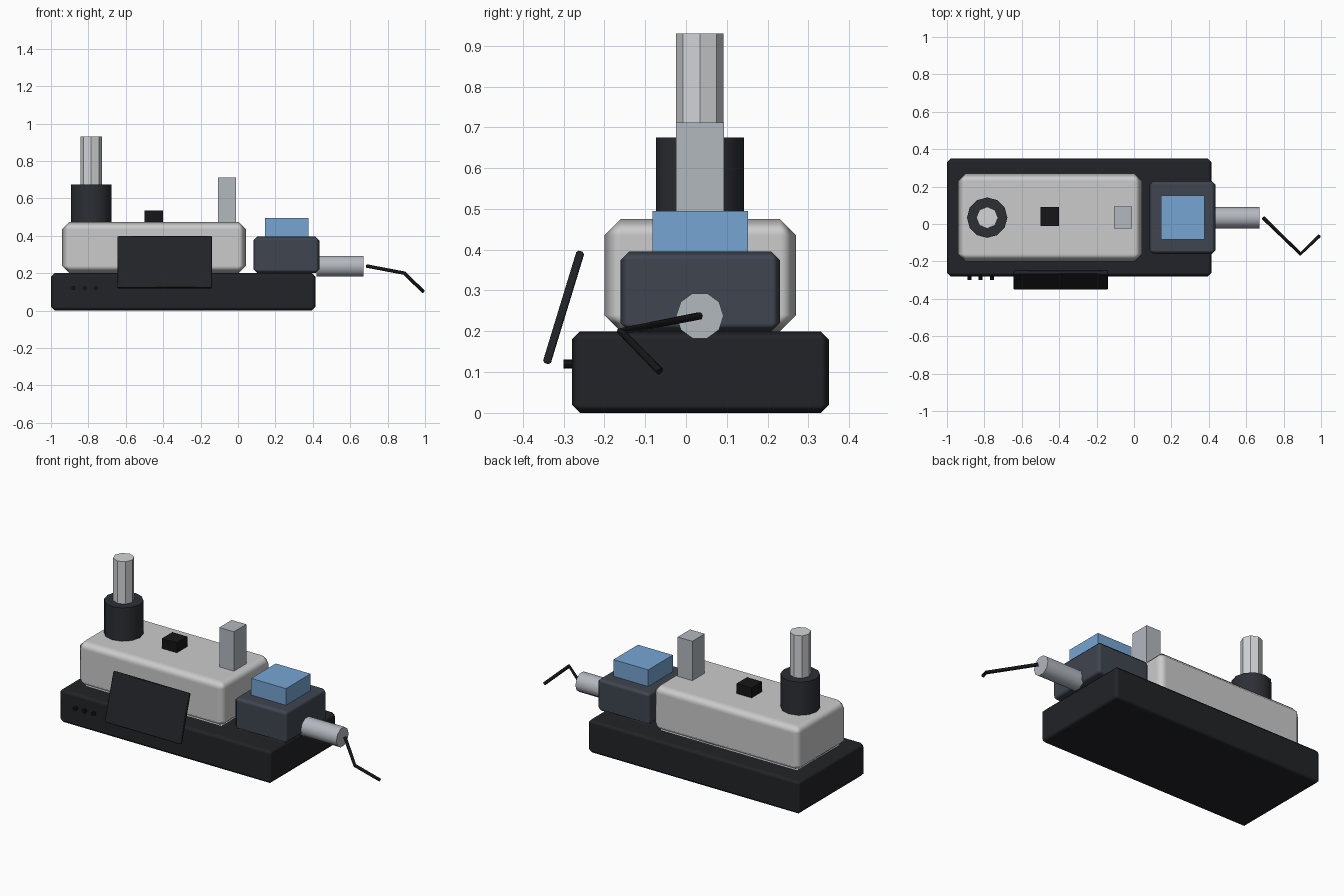
import bpy, math
from mathutils import Vector

if "Cube" in bpy.data.objects:
    bpy.data.objects.remove(bpy.data.objects["Cube"])


def mat(name, rgb):
    m = bpy.data.materials.new(name)
    m.diffuse_color = (*rgb, 1)
    m.use_nodes = True
    m.node_tree.nodes["Principled BSDF"].inputs["Base Color"].default_value = m.diffuse_color
    return m


black = mat("black", (0.016, 0.017, 0.020))
jet = mat("jet", (0.008, 0.008, 0.009))
charcoal = mat("charcoal", (0.025, 0.028, 0.034))
slate = mat("slate", (0.05, 0.06, 0.08))
blue = mat("blue", (0.18, 0.38, 0.65))
steel = mat("steel", (0.45, 0.48, 0.52))
pale = mat("pale", (0.65, 0.66, 0.68))
silver = mat("silver", (0.68, 0.68, 0.70))


def finish(ob, name, material):
    ob.name = name
    ob.data.materials.append(material)
    return ob


def box(name, lo, hi, material, bevel=0, tilt=0):
    lo, hi = Vector(lo), Vector(hi)
    bpy.ops.mesh.primitive_cube_add(size=1, location=(lo + hi) / 2)
    ob = bpy.context.object
    ob.scale = hi - lo
    bpy.ops.object.transform_apply(location=False, rotation=False, scale=True)
    ob.rotation_euler.x = tilt
    if bevel:
        bpy.ops.object.shade_smooth()
        b = ob.modifiers.new("bevel", "BEVEL")
        b.width, b.segments, b.harden_normals = bevel, 1, True
    return finish(ob, name, material)


def cylinder(name, a, b, radius, sides, material, smooth=True):
    a, b = Vector(a), Vector(b)
    d = b - a
    rot = (0, 0, 0)
    if abs(d.x) > 1e-6:
        rot = (0, math.pi / 2, 0)
    elif abs(d.y) > 1e-6:
        rot = (math.pi / 2, 0, 0)
    bpy.ops.mesh.primitive_cylinder_add(vertices=sides, radius=radius, depth=d.length,
                                        location=(a + b) / 2, rotation=rot)
    if smooth:
        bpy.ops.object.shade_smooth_by_angle(angle=math.radians(40))
    return finish(bpy.context.object, name, material)


# base and main housing
box("base", (-1, -0.28, 0), (0.415, 0.35, 0.2), black, 0.02)
box("housing", (-0.94, -0.2, 0.2), (0.042, 0.27, 0.475), silver, 0.04)

# column with collar, button and post on top of the housing
cylinder("collar", (-0.785, 0.034, 0.475), (-0.785, 0.034, 0.675), 0.108, 12, charcoal)
cylinder("column", (-0.785, 0.034, 0.675), (-0.785, 0.034, 0.93), 0.058, 8, pale, False)
box("top_button", (-0.5, -0.01, 0.475), (-0.4, 0.09, 0.535), jet)
box("post", (-0.107, -0.025, 0.475), (-0.01, 0.093, 0.712), steel)

# side block with blue cap and nozzle
box("side_block", (0.083, -0.16, 0.2), (0.435, 0.23, 0.395), slate, 0.02)
box("blue_cap", (0.145, -0.082, 0.395), (0.377, 0.152, 0.495), blue)
cylinder("nozzle", (0.42, 0.034, 0.238), (0.672, 0.034, 0.238), 0.058, 10, steel)

# tilted front screen
box("screen", (-0.645, -0.31, 0.1145), (-0.138, -0.29, 0.4025), black, 0.005,
    -math.radians(17)).location.y = -0.30

# row of front buttons
for i in range(3):
    x = -0.88 + 0.06 * i
    cylinder(f"front_button_{i + 1}", (x, -0.30, 0.12), (x, -0.27, 0.12), 0.011, 8, jet)

# bent cable
cu = bpy.data.curves.new("cable", "CURVE")
cu.dimensions, cu.bevel_depth, cu.bevel_resolution, cu.use_fill_caps = "3D", 0.01, 1, True
sp = cu.splines.new("POLY")
path = [(0.69, 0.034, 0.238), (0.89, -0.16, 0.2), (0.99, -0.064, 0.102)]
sp.points.add(len(path) - 1)
for p, co in zip(sp.points, path):
    p.co = (*co, 1)
cable = bpy.data.objects.new("cable", cu)
bpy.context.collection.objects.link(cable)
cu.materials.append(jet)
